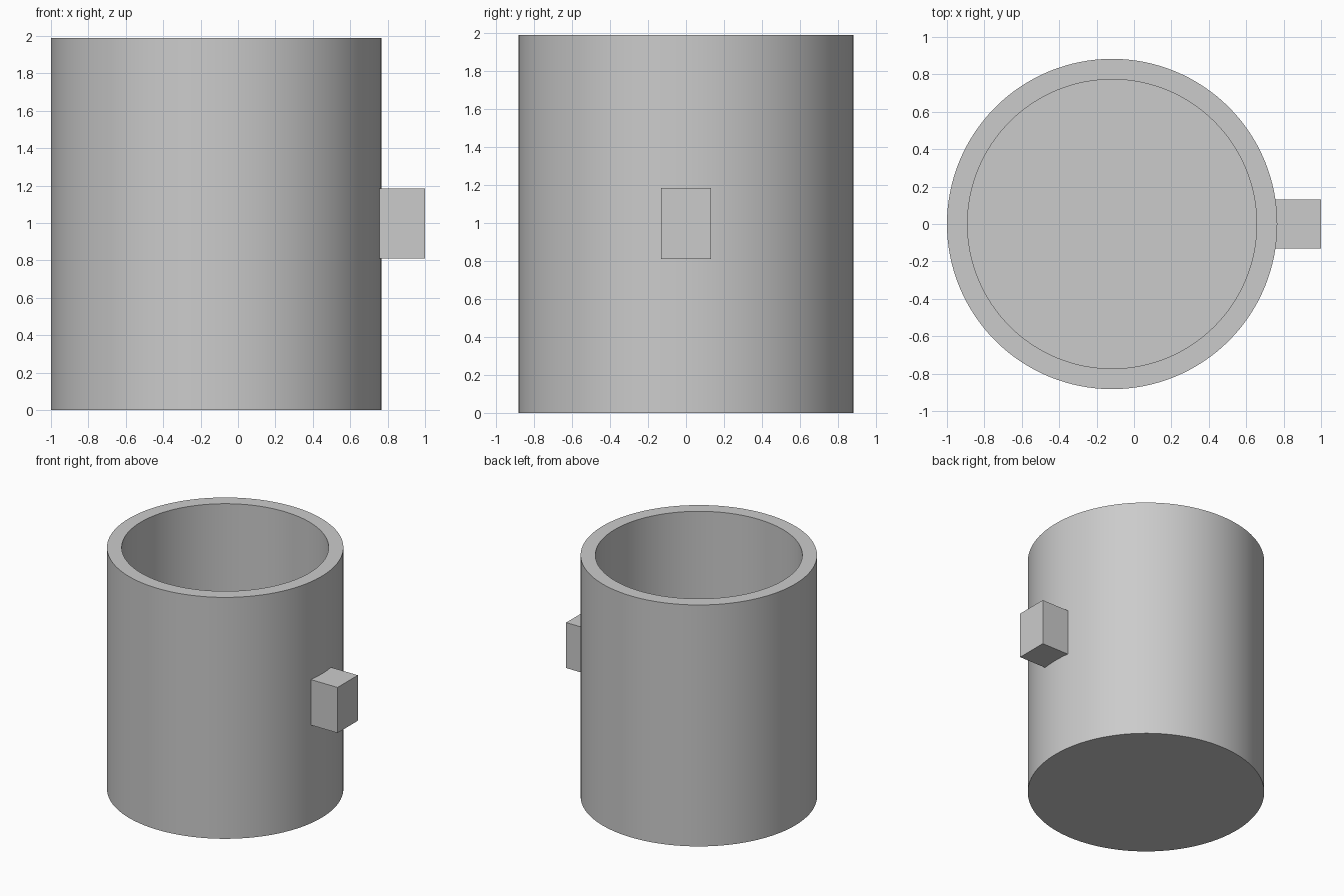
import bpy, bmesh, math
from mathutils import Matrix, Vector

cube = bpy.data.objects.get("Cube")
if cube:
    bpy.data.objects.remove(cube, do_unlink=True)

grey = bpy.data.materials.new("plain grey")
grey.use_nodes = True
colour = (0.6, 0.6, 0.6, 1)
grey.diffuse_color = colour
grey.node_tree.nodes["Principled BSDF"].inputs["Base Color"].default_value = colour

CENTRE_X, RADIUS, HEIGHT, WALL = -0.117, 0.883, 1.99, 0.11


def add_object(name, bm):
    bmesh.ops.recalc_face_normals(bm, faces=bm.faces)
    mesh = bpy.data.meshes.new(name)
    bm.to_mesh(mesh)
    bm.free()
    mesh.materials.append(grey)
    obj = bpy.data.objects.new(name, mesh)
    bpy.context.collection.objects.link(obj)
    return obj


# Open cup: wall and floor profile turned about the vertical axis
inner = RADIUS - WALL
profile = [(0, 0), (RADIUS, 0), (RADIUS, HEIGHT), (inner, HEIGHT), (inner, WALL), (0, WALL)]
bm = bmesh.new()
verts = [bm.verts.new((r, 0, z)) for r, z in profile]
edges = [bm.edges.new(pair) for pair in zip(verts, verts[1:])]
bmesh.ops.spin(bm, geom=verts + edges, cent=(0, 0, 0), axis=(0, 0, 1),
               angle=math.tau, steps=128)
bmesh.ops.remove_doubles(bm, verts=bm.verts, dist=0.0001)
cup = add_object("cup_body", bm)
cup.location.x = CENTRE_X
bpy.ops.object.select_all(action="DESELECT")
cup.select_set(True)
bpy.context.view_layer.objects.active = cup
bpy.ops.object.shade_smooth_by_angle(angle=math.radians(30))

# Side block, rooted inside the wall
low, high = Vector((0.70, -0.132, 0.81)), Vector((1, 0.132, 1.185))
bm = bmesh.new()
bmesh.ops.create_cube(bm, size=1, matrix=Matrix.LocRotScale((low + high) / 2, None, high - low))
add_object("side_block", bm)
